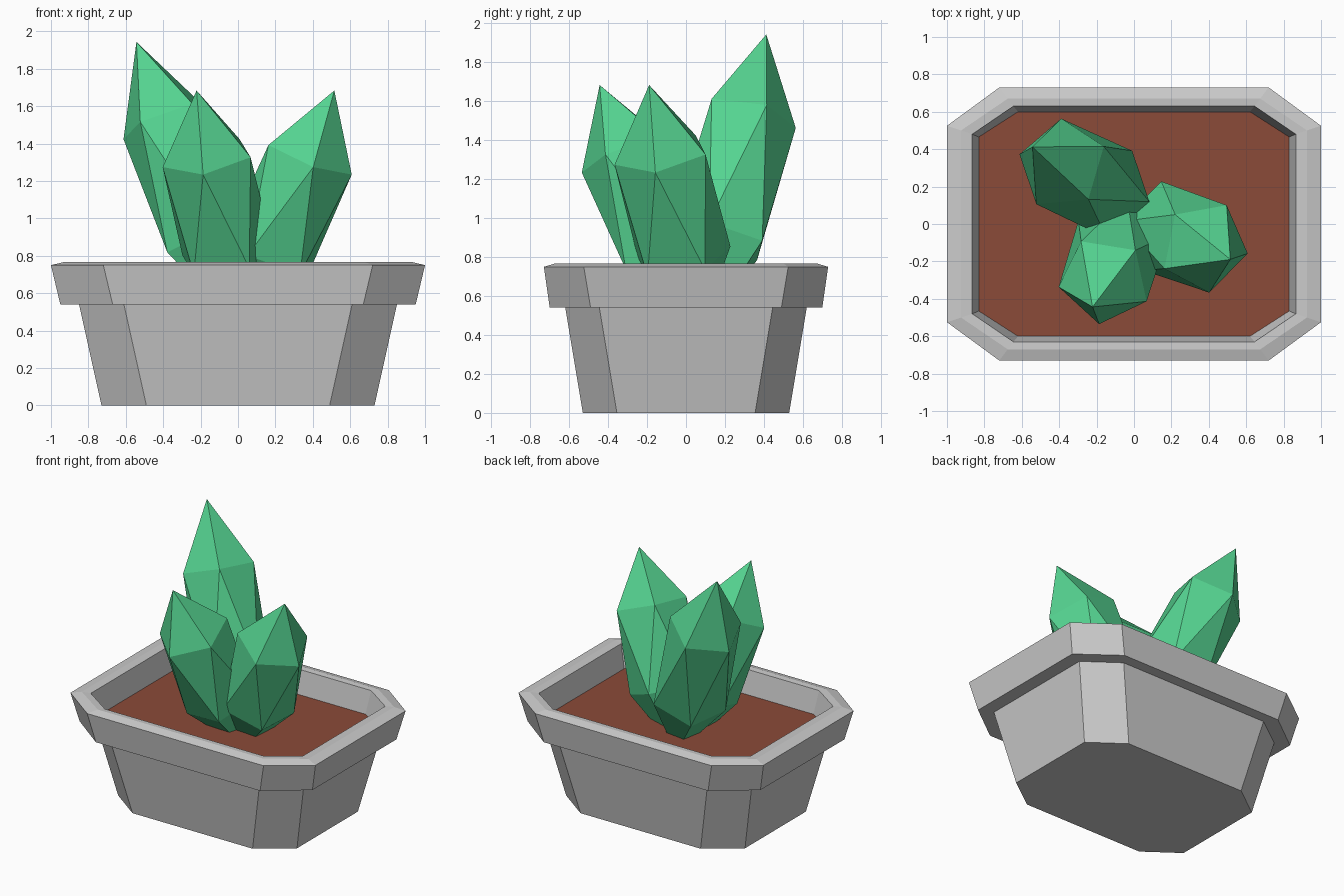
import bpy, bmesh
from math import radians, sin, cos, pi
from mathutils import Matrix, Vector

if "Cube" in bpy.data.objects:
    bpy.data.objects.remove(bpy.data.objects["Cube"])


def material(name, rgb):
    m = bpy.data.materials.new(name)
    m.diffuse_color = (*rgb, 1)
    m.use_nodes = True
    m.node_tree.nodes["Principled BSDF"].inputs["Base Color"].default_value = m.diffuse_color
    return m


def finish(bm, name, mat=None):
    bmesh.ops.recalc_face_normals(bm, faces=bm.faces)
    me = bpy.data.meshes.new(name)
    bm.to_mesh(me)
    bm.free()
    ob = bpy.data.objects.new(name, me)
    bpy.context.collection.objects.link(ob)
    if mat:
        me.materials.append(mat)
    return ob


def octagon(bm, hx, hy, cx, cy, z):
    """Rectangle with cut corners: half sizes hx, hy; corners cut at cx, cy."""
    quarter = [(hx, cy), (cx, hy)]
    pts = quarter + [(-x, y) for x, y in reversed(quarter)]
    pts += [(-x, -y) for x, y in pts]
    return [bm.verts.new((x, y, z)) for x, y in pts]


def bridge(bm, a, b):
    n = len(a)
    for i in range(n):
        j = (i + 1) % n
        bm.faces.new((a[i], a[j], b[j], b[i]))


green = material("crystal_green", (0.09, 0.65, 0.28))
brown = material("soil_brown", (0.26, 0.07, 0.04))

# Pot: body, overhanging rim and inner wall as one stack of rings
profile = [
    (0.73, 0.53, 0.49, 0.355, 0.0),
    (0.85, 0.62, 0.61, 0.445, 0.54),
    (0.95, 0.70, 0.67, 0.49, 0.54),
    (1.00, 0.73, 0.72, 0.525, 0.75),
    (0.925, 0.67, 0.675, 0.50, 0.768),
    (0.865, 0.63, 0.645, 0.48, 0.765),
    (0.83, 0.60, 0.62, 0.465, 0.595),
]
bm = bmesh.new()
rings = [octagon(bm, *p) for p in profile]
bm.faces.new(rings[0])
for a, b in zip(rings, rings[1:]):
    bridge(bm, a, b)
finish(bm, "pot")

# Soil
bm = bmesh.new()
face = bm.faces.new(octagon(bm, 0.83, 0.60, 0.62, 0.465, 0.595))
me_soil = finish(bm, "soil", brown)
if me_soil.data.polygons[0].normal.z < 0:
    me_soil.data.flip_normals()


# Crystals: twisted five-sided prism, pointed at both ends, leaning outward
def crystal(name, base, azimuth, stretch):
    bm = bmesh.new()

    def ring(r, z, phase):
        return [bm.verts.new((r * cos(a), r * sin(a), z * stretch))
                for a in (radians(phase + 72 * k) for k in range(5))]

    root = bm.verts.new((0, 0, 0))
    low = ring(0.257, 0.45, azimuth + 52)
    up = ring(0.252, 1.03, azimuth + 16)
    tip = bm.verts.new((0, 0, 1.415 * stretch))
    for i in range(5):
        j = (i + 1) % 5
        bm.faces.new((root, low[j], low[i]))
        bm.faces.new((low[i], up[j], up[i]))
        bm.faces.new((low[i], low[j], up[j]))
        bm.faces.new((up[i], up[j], tip))
    a = radians(azimuth)
    lean = Matrix.Rotation(radians(23.4), 4, Vector((-sin(a), cos(a), 0)))
    bm.transform(Matrix.Translation(base) @ lean)
    finish(bm, name, green)


crystal("back_crystal", (0.035, 0.065, 0.385), 149, 1.2)
crystal("front_crystal", (0.007, 0.07, 0.385), -114, 1.0)
crystal("right_crystal", (0.01, 0.057, 0.385), -26, 1.0)
